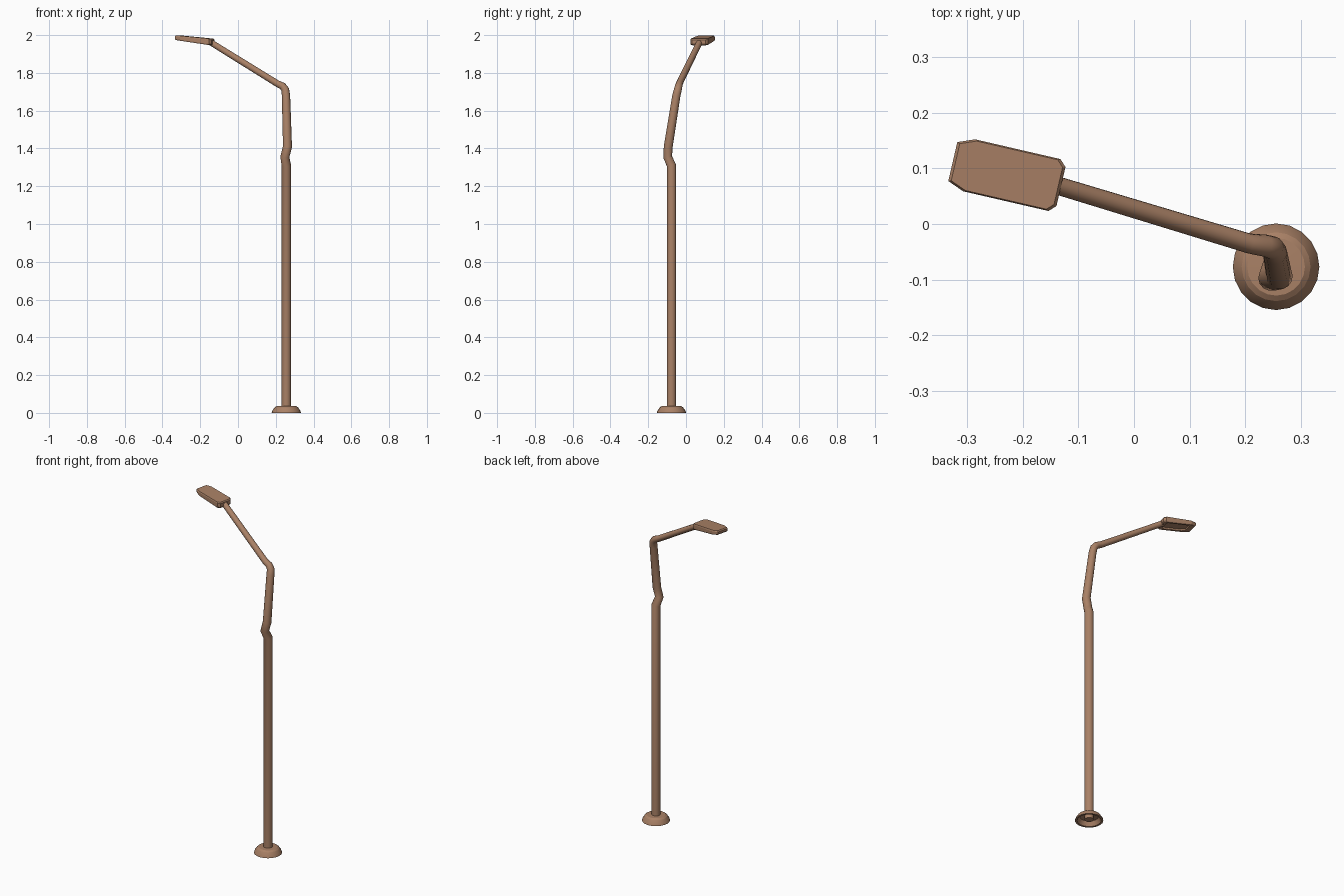
import bpy, bmesh, math
from mathutils import Vector, Matrix

if "Cube" in bpy.data.objects:
    bpy.data.objects.remove(bpy.data.objects["Cube"])

metal = bpy.data.materials.new("brown_metal")
metal.diffuse_color = (0.40, 0.22, 0.133, 1)
metal.use_nodes = True
metal.node_tree.nodes["Principled BSDF"].inputs["Base Color"].default_value = metal.diffuse_color


def finish(bm, name, angle=35):
    bmesh.ops.recalc_face_normals(bm, faces=bm.faces[:])
    me = bpy.data.meshes.new(name)
    bm.to_mesh(me)
    bm.free()
    me.materials.append(metal)
    ob = bpy.data.objects.new(name, me)
    bpy.context.collection.objects.link(ob)
    bpy.ops.object.select_all(action='DESELECT')
    ob.select_set(True)
    bpy.context.view_layer.objects.active = ob
    bpy.ops.object.shade_smooth_by_angle(angle=math.radians(angle))
    return ob


def bridge(bm, rings):
    for a, b in zip(rings, rings[1:]):
        n = len(a)
        for i in range(n):
            bm.faces.new((a[i], a[(i + 1) % n], b[(i + 1) % n], b[i]))


def tube(name, path, sides=14):
    """Sweep a round section along (x, y, z, radius) points."""
    bm = bmesh.new()
    pts = [Vector(p[:3]) for p in path]
    side, prev, rings = Vector((1, 0, 0)), Vector((0, 0, 1)), []
    for k, p in enumerate(pts):
        d_in = (p - pts[max(k - 1, 0)]).normalized()
        d_out = (pts[min(k + 1, len(pts) - 1)] - p).normalized()
        t = (d_in + d_out).normalized()
        side = prev.rotation_difference(t) @ side
        prev = t
        other = t.cross(side)
        ring = []
        for i in range(sides):
            a = 2 * math.pi * i / sides
            ring.append(bm.verts.new(p + path[k][3] * (math.cos(a) * side + math.sin(a) * other)))
        rings.append(ring)
    bridge(bm, rings)
    bm.faces.new(rings[0])
    bm.faces.new(rings[-1])
    return finish(bm, name)


# pole with its kink, elbow and reaching arm
PX, PY = 0.256, -0.077
tube("pole_and_arm", [
    (PX, PY, 0.005, 0.025), (PX, PY, 1.31, 0.025),
    (0.248, -0.097, 1.355, 0.024), (0.262, -0.094, 1.41, 0.024),
    (0.254, -0.051, 1.68, 0.022), (0.250, -0.043, 1.712, 0.021),
    (0.236, -0.039, 1.730, 0.020), (0.207, -0.035, 1.744, 0.018),
    (-0.150, 0.073, 1.965, 0.0165)])

# domed foot, hollow underneath
bm = bmesh.new()
rings = []
for r, z in [(0.066, 0.0), (0.078, 0.0), (0.075, 0.010), (0.062, 0.029), (0.052, 0.036), (0.022, 0.037),
             (0.022, 0.030), (0.052, 0.026), (0.066, 0.0)]:
    rings.append([bm.verts.new((PX + r * math.cos(2 * math.pi * i / 20),
                                PY + r * math.sin(2 * math.pi * i / 20), z)) for i in range(20)])
bridge(bm, rings)
bmesh.ops.remove_doubles(bm, verts=bm.verts[:], dist=1e-5)
finish(bm, "foot", 20)

# lamp head: wedge with cut corners and a lens recess below
frame = Matrix.Translation((-0.229, 0.090, 0)) @ Matrix.Rotation(math.radians(167), 4, 'Z')
half = [(-0.100, 0.036), (-0.088, 0.048), (0.070, 0.048), (0.100, 0.036)]
outline = half + [(u, -v) for u, v in reversed(half)]
top_z = lambda u: 1.990 + 0.09 * u
bot_z = lambda u: 1.960 + 0.14 * u


def head_ring(bm, scale, zf):
    return [bm.verts.new(frame @ Vector((u * scale, v * scale, zf(u)))) for u, v in outline]


bm = bmesh.new()
rings = [head_ring(bm, 0.95, bot_z),
         head_ring(bm, 1.0, lambda u: bot_z(u) + 0.006),
         head_ring(bm, 1.0, lambda u: top_z(u) - 0.006),
         head_ring(bm, 0.95, top_z)]
bridge(bm, rings)
bm.faces.new(rings[-1])
# recess offset from the arm end
rec = [[bm.verts.new(frame @ Vector((u * 0.72 - 0.006, v * 0.70, bot_z(u * 0.72) + dz)))
        for u, v in outline] for dz in (0.0, 0.010)]
bridge(bm, [rings[0]] + rec)
bm.faces.new(rec[-1])
finish(bm, "lamp_head", 20)
